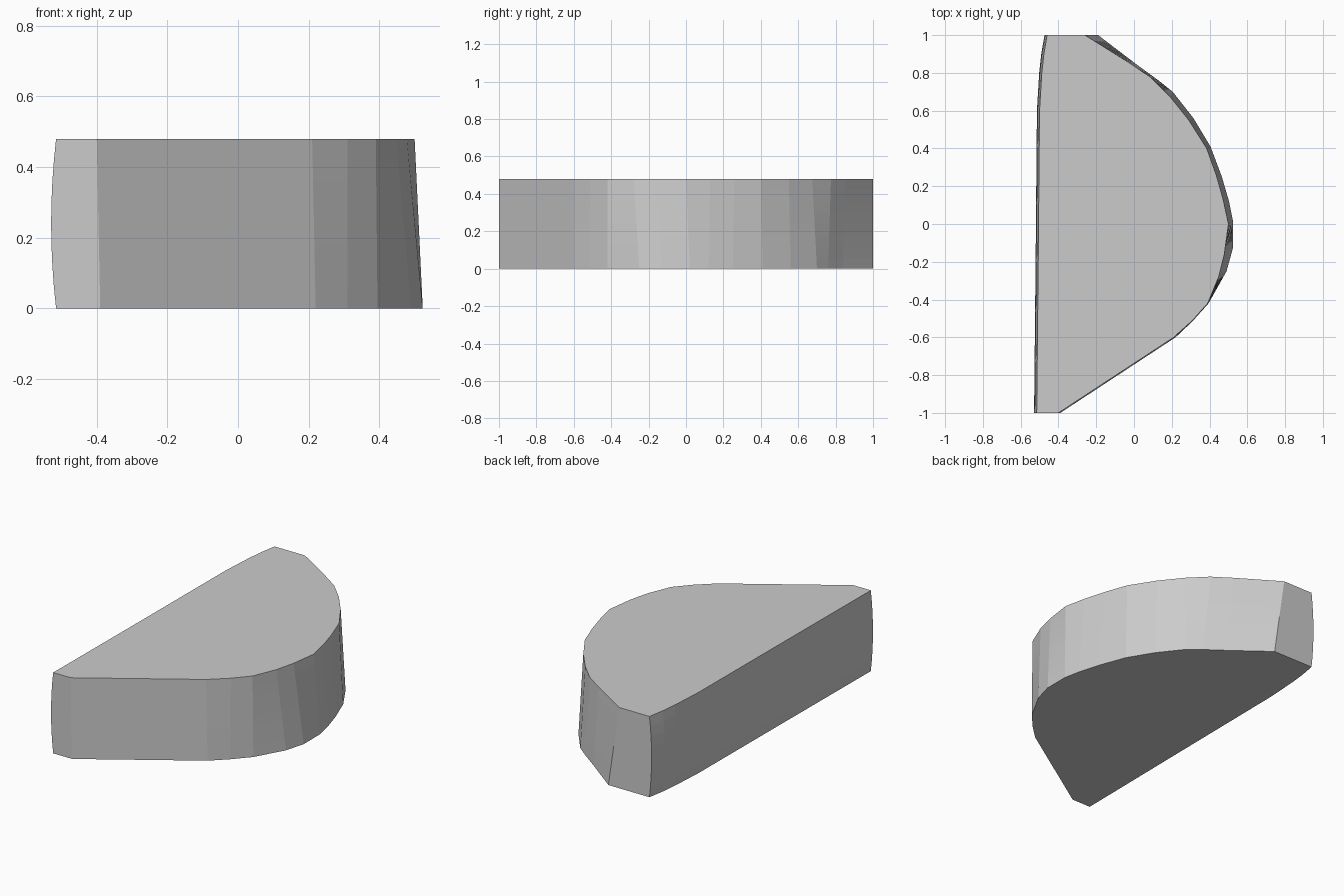
import bpy, bmesh

if "Cube" in bpy.data.objects:
    bpy.data.objects.remove(bpy.data.objects["Cube"])

HEIGHT = 0.48
LEVELS = 8

# Matching outlines of the curved side, from the back end to the front end
top_curve = [(-0.26, 1), (-0.02, 0.85), (0.09, 0.775), (0.19, 0.675), (0.29, 0.55),
             (0.385, 0.40), (0.435, 0.26), (0.472, 0.13), (0.50, 0.0), (0.478, -0.16),
             (0.448, -0.28), (0.39, -0.42), (0.31, -0.51), (0.21, -0.60), (-0.40, -1)]
bottom_curve = [(-0.19, 1), (0.02, 0.84), (0.13, 0.76), (0.205, 0.70), (0.315, 0.56),
                (0.405, 0.41), (0.465, 0.25), (0.503, 0.12), (0.523, 0.02), (0.523, -0.13),
                (0.49, -0.25), (0.395, -0.42), (0.31, -0.515), (0.22, -0.60), (-0.39, -1)]
# Nearly straight side, from the front end to the back end
straight_side = [(-0.515, -1), (-0.507, -0.2), (-0.50, 0.6), (-0.488, 0.8), (-0.477, 0.9), (-0.46, 1)]


def outline(t):
    """Cross-section at height fraction t, with the straight side bowed outward."""
    curve = [(b[0] + (a[0] - b[0]) * t, b[1] + (a[1] - b[1]) * t)
             for a, b in zip(top_curve, bottom_curve)]
    bow = 0.014 * (1 - (2 * t - 1) ** 2)
    return curve + [(x - bow, y) for x, y in straight_side]


# Half-moon slab lofted through the cross-sections
bm = bmesh.new()
rings = []
for i in range(LEVELS + 1):
    t = i / LEVELS
    rings.append([bm.verts.new((x, y, t * HEIGHT)) for x, y in outline(t)])
for low, high in zip(rings, rings[1:]):
    for j in range(len(low)):
        k = (j + 1) % len(low)
        bm.faces.new((low[j], low[k], high[k], high[j]))
bm.faces.new(rings[0])
bm.faces.new(rings[-1])
bmesh.ops.recalc_face_normals(bm, faces=bm.faces)

mesh = bpy.data.meshes.new("half_moon_slab")
bm.to_mesh(mesh)
bm.free()
slab = bpy.data.objects.new("half_moon_slab", mesh)
bpy.context.collection.objects.link(slab)
